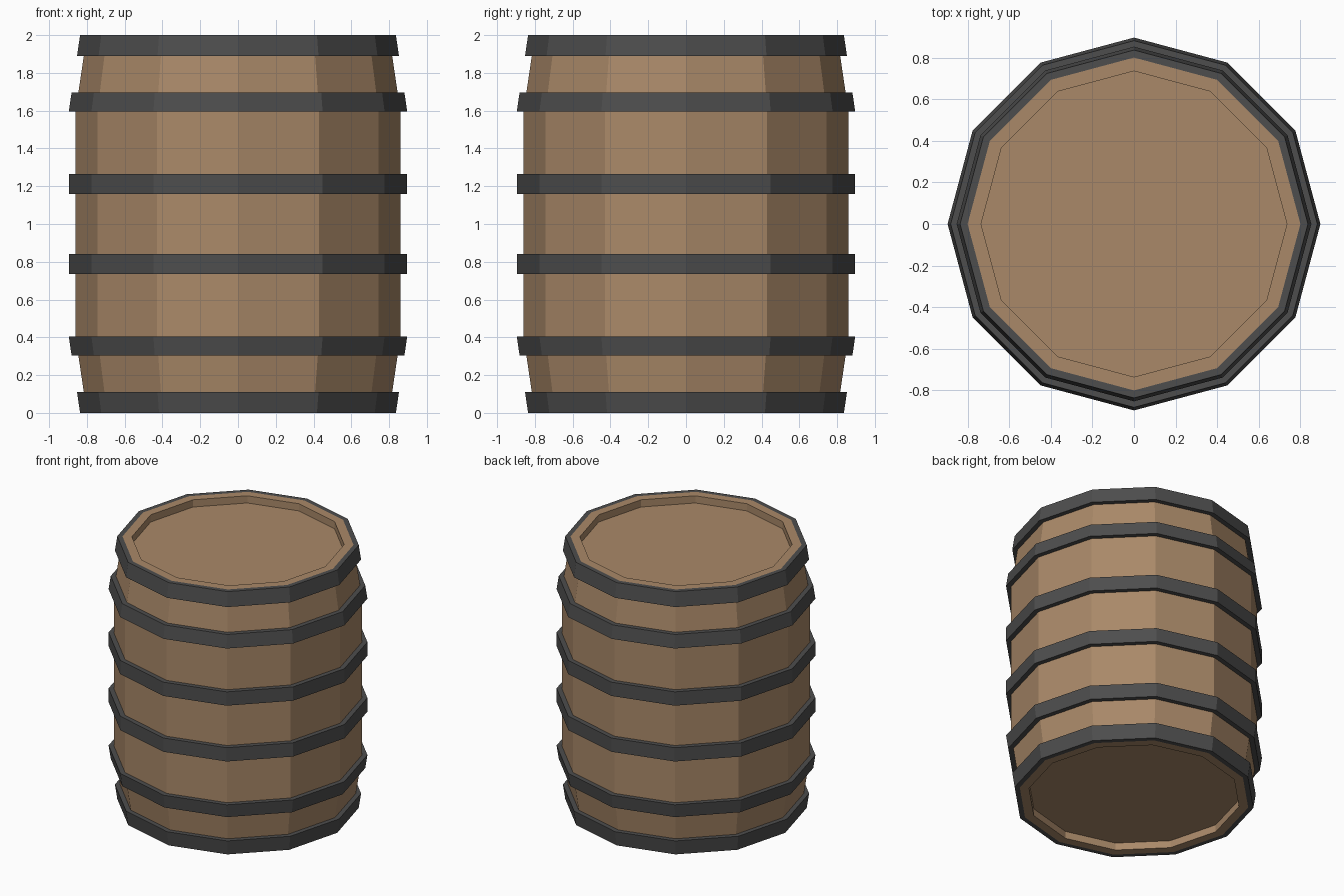
import bpy, bmesh, math

if "Cube" in bpy.data.objects:
    bpy.data.objects.remove(bpy.data.objects["Cube"])

SIDES = 12
R_END, R_MID, KNEE = 0.80, 0.86, 0.405


def material(name, rgb):
    m = bpy.data.materials.new(name)
    m.diffuse_color = (*rgb, 1)
    m.use_nodes = True
    m.node_tree.nodes["Principled BSDF"].inputs["Base Color"].default_value = m.diffuse_color
    return m


def lathe(name, profile, mat, closed=False):
    """Spin an (r, z) profile round z into a flat-faced 12-sided solid."""
    bm = bmesh.new()
    rings = [[bm.verts.new((r * math.cos(2 * math.pi * i / SIDES),
                            r * math.sin(2 * math.pi * i / SIDES), z))
              for i in range(SIDES)] for r, z in profile]
    pairs = list(zip(rings, rings[1:]))
    if closed:
        pairs.append((rings[-1], rings[0]))
    else:
        bm.faces.new(rings[0])
        bm.faces.new(rings[-1])
    for a, b in pairs:
        for i in range(SIDES):
            j = (i + 1) % SIDES
            bm.faces.new((a[i], a[j], b[j], b[i]))
    bmesh.ops.recalc_face_normals(bm, faces=bm.faces)
    mesh = bpy.data.meshes.new(name)
    bm.to_mesh(mesh)
    bm.free()
    mesh.materials.append(mat)
    ob = bpy.data.objects.new(name, mesh)
    bpy.context.collection.objects.link(ob)
    return ob


def body_radius(z):
    t = min(1, min(z, 2 - z) / KNEE)
    return R_END + (R_MID - R_END) * t


wood = material("wood", (0.40, 0.25, 0.14))
iron = material("iron", (0.075, 0.075, 0.075))

# Staved body with a recessed lid at each end
lower = [(0.735, 0.055), (0.735, 0), (R_END, 0), (R_MID, KNEE)]
upper = [(r, 2 - z) for r, z in reversed(lower)]
lathe("barrel_body", lower + upper, wood)

# Iron hoops following the body taper, mirrored about mid height
for n, (z0, z1) in enumerate([(0, 0.11), (0.305, KNEE), (0.735, 0.84)], 1):
    for side, a, b in (("lower", z0, z1), ("upper", 2 - z1, 2 - z0)):
        ra, rb = body_radius(a), body_radius(b)
        lathe(f"{side}_hoop_{n}",
              [(ra, a), (ra + 0.036, a), (rb + 0.036, b), (rb, b)], iron, closed=True)
